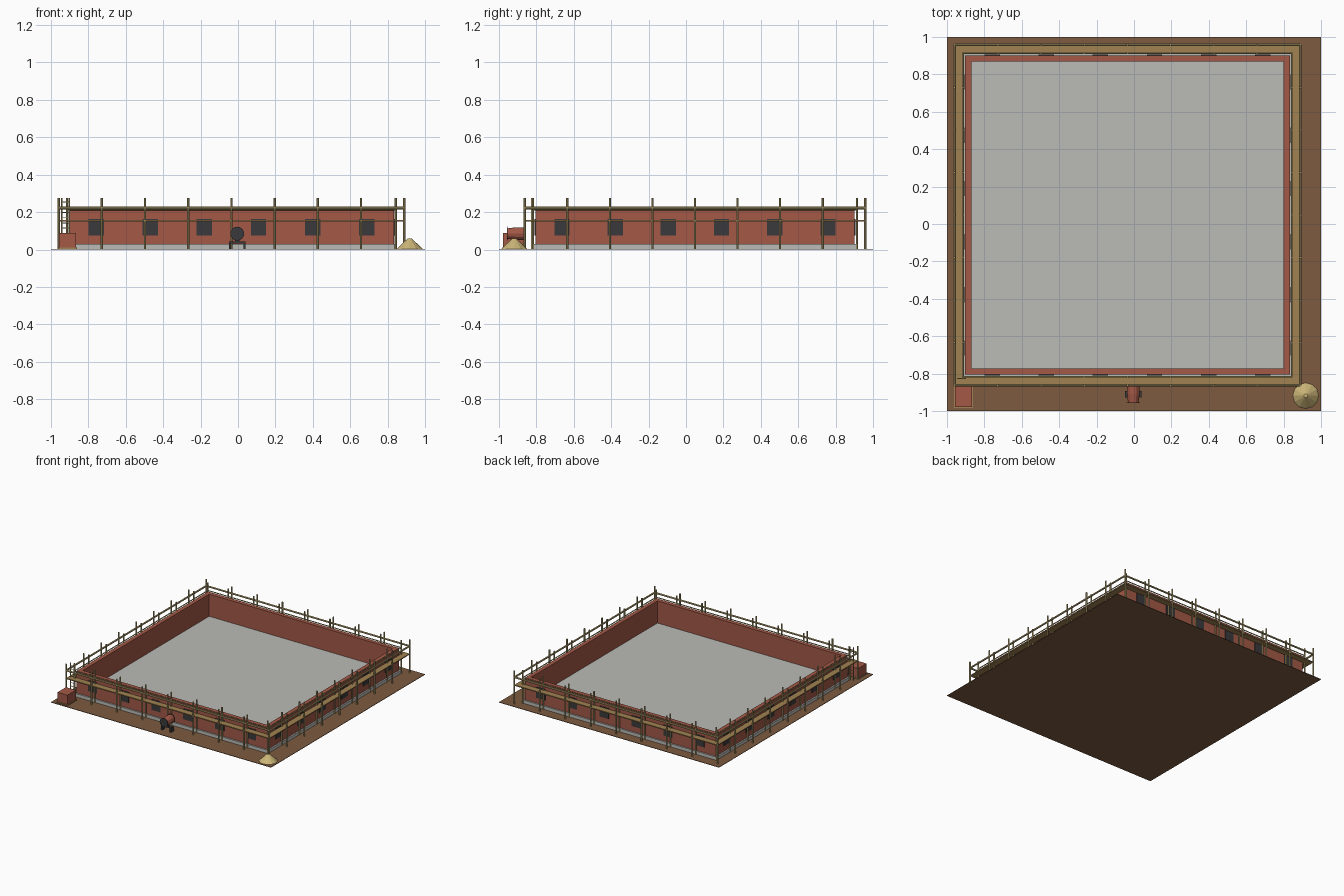
import bpy, bmesh, math
from mathutils import Vector, Matrix

cube = bpy.data.objects.get("Cube")
if cube:
    bpy.data.objects.remove(cube)


def material(name, *rgb):
    lin = [((c / 255 + 0.055) / 1.055) ** 2.4 for c in rgb] + [1]
    m = bpy.data.materials.new(name)
    m.use_nodes = True
    m.diffuse_color = lin
    bsdf = next(n for n in m.node_tree.nodes if n.type == 'BSDF_PRINCIPLED')
    bsdf.inputs["Base Color"].default_value = lin
    bsdf.inputs["Roughness"].default_value = 0.9
    return m


EARTH = material("earth brown", 125, 91, 64)
BRICK = material("brick red", 163, 88, 70)
CONCRETE = material("concrete grey", 187, 188, 183)
PLANK = material("plank brown", 161, 130, 82)
POLE = material("pole tan", 188, 170, 116)
DARK = material("dark grey", 58, 58, 60)
SAND = material("sand yellow", 204, 182, 120)


def add_box(bm, lo, hi):
    lo, hi = Vector(lo), Vector(hi)
    mat = Matrix.Translation((lo + hi) / 2) @ Matrix.Diagonal((*(hi - lo), 1))
    bmesh.ops.create_cube(bm, size=1, matrix=mat)


def add_rod(bm, a, b, r, r2=None, sides=8):
    a, b = Vector(a), Vector(b)
    d = b - a
    mat = Matrix.Translation((a + b) / 2) @ d.to_track_quat('Z', 'Y').to_matrix().to_4x4()
    bmesh.ops.create_cone(bm, cap_ends=True, segments=sides, radius1=r,
                          radius2=r if r2 is None else r2, depth=d.length, matrix=mat)


def finish(bm, name, mat):
    me = bpy.data.meshes.new(name)
    bm.to_mesh(me)
    bm.free()
    me.materials.append(mat)
    ob = bpy.data.objects.new(name, me)
    bpy.context.collection.objects.link(ob)
    return ob


def boxes(name, mat, *pairs):
    bm = bmesh.new()
    for lo, hi in pairs:
        add_box(bm, lo, hi)
    return finish(bm, name, mat)


def rods(name, mat, items, r, sides=8):
    bm = bmesh.new()
    for a, b in items:
        add_rod(bm, a, b, r, sides=sides)
    return finish(bm, name, mat)


# Building centre on the plot, and half sizes of each rectangular ring
CX, CY = -0.035, 0.048
WALL = (0.868, 0.853)
INNER = (0.879, 0.866)
OUTER = (0.924, 0.91)


def ring(name, mat, half, width, z0, z1):
    """Rectangular frame with the given outer half size."""
    hx, hy = half
    pairs = []
    for s in (-1, 1):
        ya, yb = sorted((s * hy, s * (hy - width)))
        pairs.append(((CX - hx, CY + ya, z0), (CX + hx, CY + yb, z1)))
        xa, xb = sorted((s * hx, s * (hx - width)))
        pairs.append(((CX + xa, CY - hy + width, z0), (CX + xb, CY + hy - width, z1)))
    return boxes(name, mat, *pairs)


# Plot and building shell
boxes("ground", EARTH, ((-1, -1, 0), (1, 1, 0.004)))
boxes("foundation_slab", CONCRETE,
      ((CX - 0.88, CY - 0.865, 0.004), (CX + 0.88, CY + 0.865, 0.03)))
ring("brick_walls", BRICK, WALL, 0.033, 0.03, 0.212)

# Six window openings on each side
panes = []
for i in range(6):
    t = (i - 2.5) / 3
    for s in (-1, 1):
        x, y = CX + t * WALL[0], CY + s * WALL[1]
        panes.append(((x - 0.041, y - 0.004, 0.076), (x + 0.041, y + 0.004, 0.164)))
        x, y = CX + s * WALL[0], CY + t * WALL[1]
        panes.append(((x - 0.004, y - 0.041, 0.076), (x + 0.004, y + 0.041, 0.164)))
boxes("windows", DARK, *panes)

# Scaffold posts in two rows all the way round
TOP = 0.275
for name, half in (("outer_posts", OUTER), ("inner_posts", INNER)):
    spots = {(sx * half[0], sy * half[1]) for sx in (-1, 1) for sy in (-1, 1)}
    for i in range(1, 8):
        t = (i - 4) / 4
        for s in (-1, 1):
            spots.add((t * OUTER[0], s * half[1]))
            spots.add((s * half[0], t * OUTER[1]))
    rods(name, POLE, [((CX + x, CY + y, 0.002), (CX + x, CY + y, TOP))
                      for x, y in sorted(spots)], 0.006)


# Rails and walkway
def rail_ring(name, half, z, r):
    c = [(CX + sx * half[0], CY + sy * half[1], z)
         for sx, sy in ((-1, -1), (1, -1), (1, 1), (-1, 1))]
    rods(name, POLE, [(c[i], c[(i + 1) % 4]) for i in range(4)], r)


rail_ring("outer_rail", OUTER, 0.222, 0.007)
rail_ring("inner_rail", INNER, 0.213, 0.004)
ring("walkway_planks", PLANK, (0.924, 0.91), 0.05, 0.151, 0.159)

# Ladder in the front right corner of the scaffold
LX, LY = (-0.943, -0.902), -0.826
rods("ladder_rails", POLE, [((x, LY, 0.004), (x, LY, TOP)) for x in LX], 0.004, 6)
rods("ladder_rungs", POLE, [((LX[0], LY, 0.03 + 0.028 * i), (LX[1], LY, 0.03 + 0.028 * i))
                            for i in range(9)], 0.0025, 6)

# Brick stack on a pallet
boxes("pallet", PLANK, ((-0.962, -0.985, 0.004), (-0.86, -0.865, 0.012)))
boxes("brick_stack", BRICK, ((-0.956, -0.979, 0.012), (-0.866, -0.868, 0.088)))

# Sand heap
bm = bmesh.new()
add_rod(bm, (0.918, -0.918, 0.003), (0.918, -0.918, 0.06), 0.07, 0.01, 12)
finish(bm, "sand_heap", SAND)

# Concrete mixer: drum, end discs and stand
MX, MY, MZ = -0.004, -0.91, 0.085
bm = bmesh.new()
add_rod(bm, (MX, MY - 0.044, MZ), (MX, MY, MZ), 0.028, 0.034, 12)
add_rod(bm, (MX, MY, MZ), (MX, MY + 0.044, MZ), 0.034, 0.034, 12)
finish(bm, "mixer_drum", BRICK)
rods("mixer_end_discs", DARK, [((MX, MY + s * 0.044, MZ), (MX, MY + s * 0.048, MZ))
                               for s in (-1, 1)], 0.037, 16)
boxes("mixer_stand", DARK,
      ((MX - 0.045, MY - 0.012, 0.032), (MX + 0.045, MY + 0.012, 0.042)),
      ((MX - 0.045, MY - 0.018, 0.004), (MX - 0.033, MY + 0.018, 0.04)),
      ((MX + 0.033, MY - 0.018, 0.004), (MX + 0.045, MY + 0.018, 0.04)),
      ((MX - 0.012, MY - 0.012, 0.036), (MX + 0.012, MY + 0.012, 0.06)))
